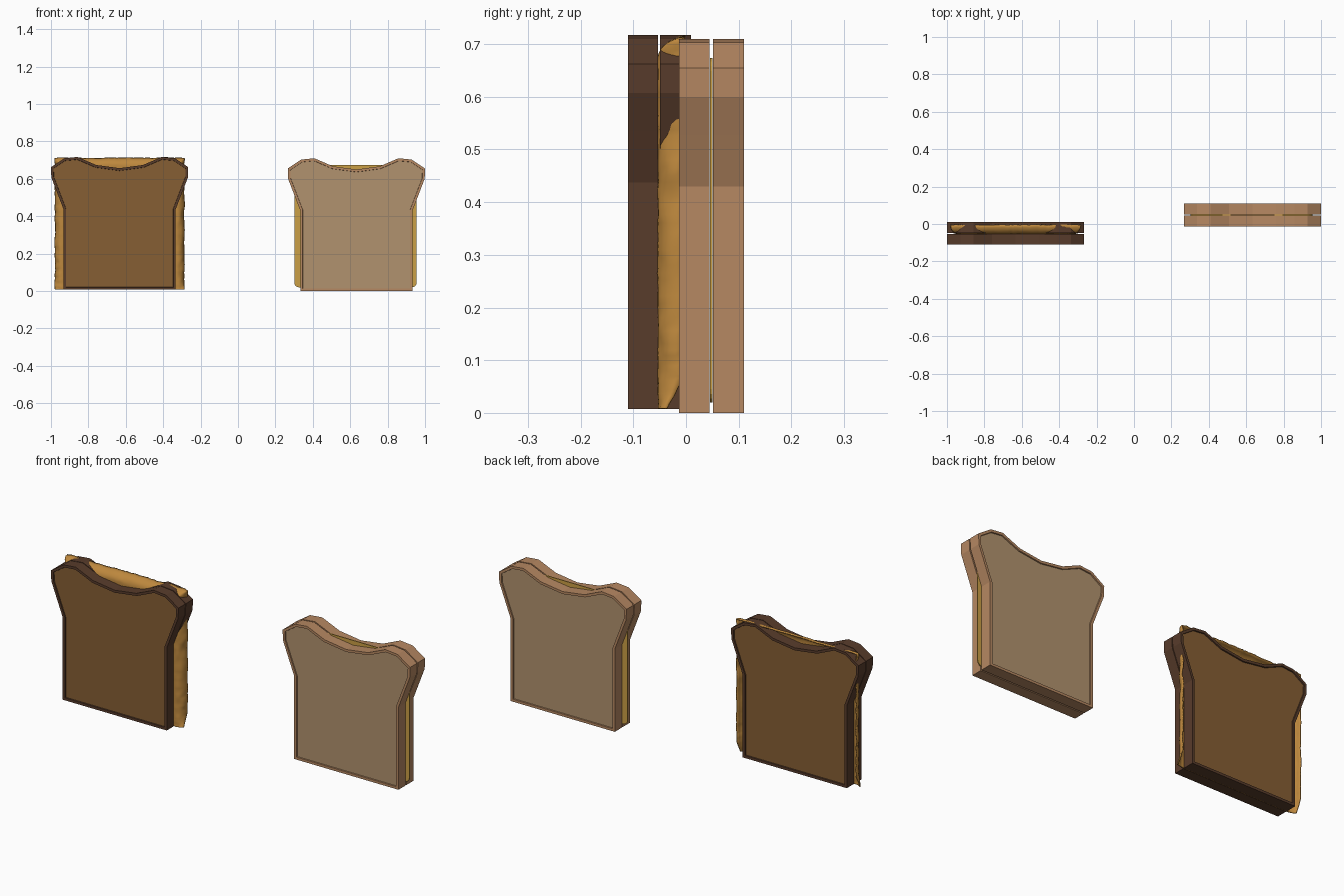
import bpy, bmesh, math
from mathutils import Vector, noise

if "Cube" in bpy.data.objects:
    bpy.data.objects.remove(bpy.data.objects["Cube"])


def material(name, rgb):
    m = bpy.data.materials.new(name)
    m.diffuse_color = (*[c ** 2.2 for c in rgb], 1)
    m.use_nodes = True
    m.node_tree.nodes["Principled BSDF"].inputs["Base Color"].default_value = m.diffuse_color
    return m


def finish(bm, name, mats):
    me = bpy.data.meshes.new(name)
    bm.to_mesh(me)
    bm.free()
    ob = bpy.data.objects.new(name, me)
    bpy.context.collection.objects.link(ob)
    for m in mats:
        me.materials.append(m)
    return ob


# right half of the bread outline (x offset, z), bottom to top centre
HALF = [(0.30, 0.0), (0.30, 0.43), (0.337, 0.527), (0.365, 0.60), (0.367, 0.655),
        (0.295, 0.703), (0.225, 0.71), (0.125, 0.667)]
OUTLINE = HALF + [(0, 0.65)] + [(-x, z) for x, z in reversed(HALF)]


# slice of bread: extruded outline with a crust rim around recessed faces
def bread_slice(name, cx, y0, y1, z0, crust, crumb):
    bm = bmesh.new()
    face = bm.faces.new([bm.verts.new((cx + x, y0, z0 + z)) for x, z in OUTLINE])
    ext = bmesh.ops.extrude_face_region(bm, geom=[face])
    for v in ext["geom"]:
        if isinstance(v, bmesh.types.BMVert):
            v.co.y = y1
    bmesh.ops.recalc_face_normals(bm, faces=bm.faces)
    caps = [f for f in bm.faces if len(f.verts) > 4]
    bmesh.ops.inset_individual(bm, faces=caps, thickness=0.013, use_even_offset=True)
    bmesh.ops.inset_individual(bm, faces=caps, thickness=0.001, depth=-0.006,
                               use_even_offset=True)
    for f in caps:
        f.material_index = 1
    return finish(bm, name, [crust, crumb])


# flat cheese slice with rounded corners
def cheese_slice(name, cx, y, z0, half, thick, mat):
    bm = bmesh.new()
    r, pts = 0.025, []
    for k, (sx, sz) in enumerate([(1, 1), (-1, 1), (-1, -1), (1, -1)]):
        for i in range(5):
            a = math.pi / 2 * (k + i / 4)
            pts.append((cx + sx * (half - r) + r * math.cos(a),
                        z0 + half + sz * (half - r) + r * math.sin(a)))
    face = bm.faces.new([bm.verts.new((x, y - thick / 2, z)) for x, z in pts])
    ext = bmesh.ops.extrude_face_region(bm, geom=[face])
    for v in ext["geom"]:
        if isinstance(v, bmesh.types.BMVert):
            v.co.y += thick
    bmesh.ops.recalc_face_normals(bm, faces=bm.faces)
    return finish(bm, name, [mat])


# melted cheese: a sheet whose side and top edges sag over the rear slice
def melted_cheese(name, cx, y, z0, hw, height, mat):
    bm = bmesh.new()
    bmesh.ops.create_grid(bm, x_segments=64, y_segments=64, size=1)

    def warp(t):
        return math.copysign(1 - (1 - abs(t)) ** 1.5, t)   # denser near the rim

    for v in bm.verts:
        u, w = warp(v.co.x), warp(v.co.y)
        x, z = u * hw, (w + 1) / 2 * height
        side, top = hw - abs(x), height - z
        rough = noise.noise(Vector((x * 14, z * 14, 3)))
        fine = noise.noise(Vector((x * 45, z * 45, 7)))
        curl = 0.0
        for d in (side, top):
            k = max(0.0, 1 - d / 0.042)
            curl = max(curl, 1 - math.sqrt(max(0.0, 1 - k * k)))
        edge = max(0.0, 1 - min(side, top) / 0.08)
        low = min(1, 0.35 + z / 0.10)                      # curl fades at the bottom
        x -= math.copysign(edge * (0.004 * rough + 0.003 * fine + 0.006), x)
        z += edge * (0.004 * rough + 0.003 * fine) * min(1, z / 0.05)
        v.co = (cx + x, y + 0.047 * curl * low + edge * 0.004 * fine, z0 + z)
    bmesh.ops.recalc_face_normals(bm, faces=bm.faces)
    ob = finish(bm, name, [mat])
    sol = ob.modifiers.new("thickness", "SOLIDIFY")
    sol.thickness = 0.005
    sol.offset = 0
    for p in ob.data.polygons:
        p.use_smooth = True
    return ob


toast_crust = material("toasted crust", (0.35, 0.245, 0.185))
toast_crumb = material("toasted crumb", (0.52, 0.37, 0.215))
crust = material("crust", (0.71, 0.53, 0.385))
crumb = material("crumb", (0.69, 0.57, 0.43))
cheese = material("cheese", (0.79, 0.62, 0.28))
melted = material("melted cheese", (0.74, 0.53, 0.25))

# toasted sandwich on the left
bread_slice("toasted_front_slice", -0.633, -0.110, -0.053, 0.007, toast_crust, toast_crumb)
bread_slice("toasted_back_slice", -0.633, -0.049, 0.0095, 0.007, toast_crust, toast_crumb)
melted_cheese("melted_cheese", -0.633, -0.051, 0.008, 0.350, 0.703, melted)

# plain sandwich on the right
bread_slice("plain_front_slice", 0.633, -0.013, 0.0446, 0, crust, crumb)
bread_slice("plain_back_slice", 0.633, 0.0512, 0.110, 0, crust, crumb)
cheese_slice("cheese_slice", 0.628, 0.048, 0.02, 0.327, 0.005, cheese)
